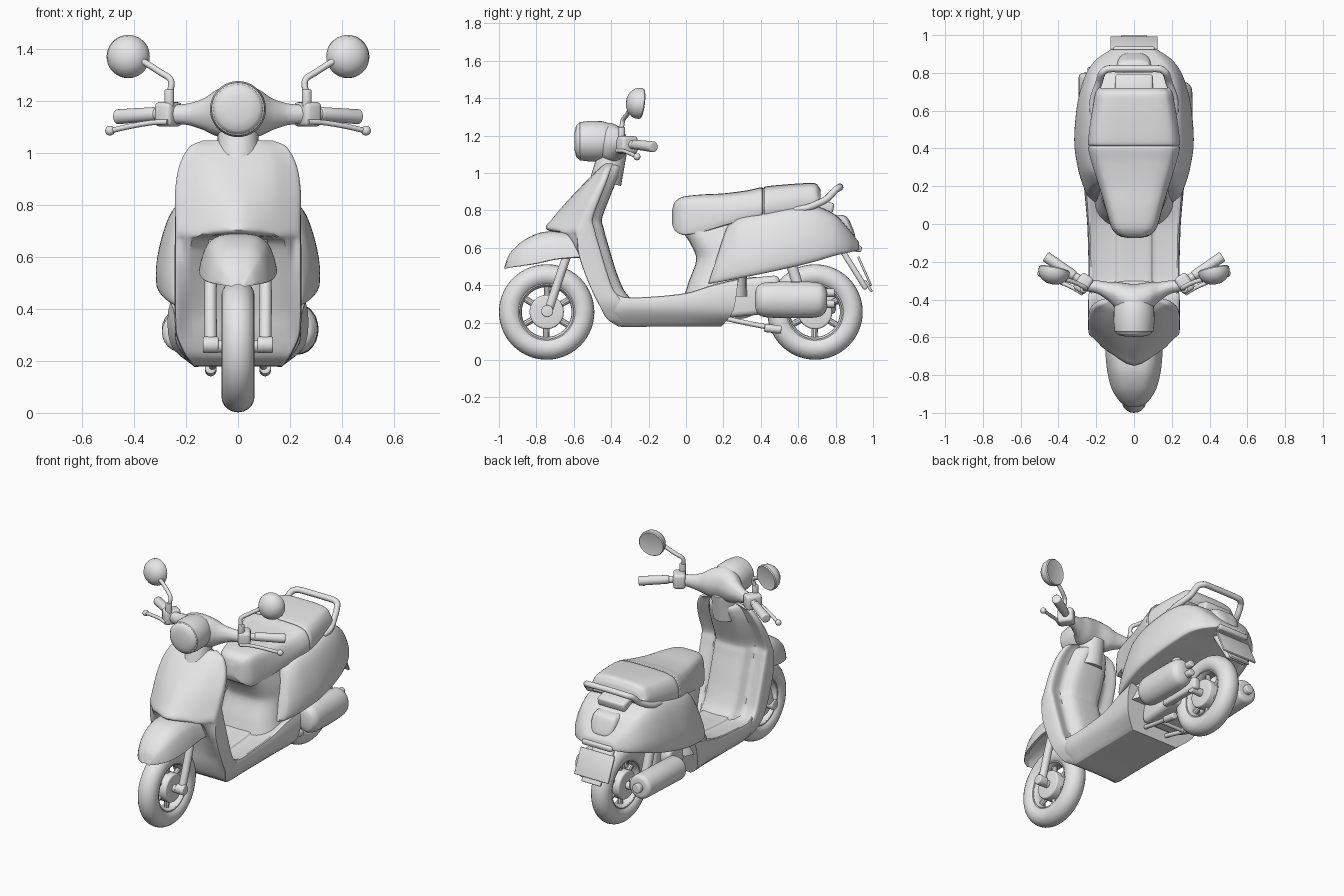
import bpy, bmesh, math
from mathutils import Vector, Matrix

if "Cube" in bpy.data.objects:
    bpy.data.objects.remove(bpy.data.objects["Cube"])

MAT = bpy.data.materials.new("light grey")
MAT.diffuse_color = (0.8, 0.8, 0.8, 1)
MAT.use_nodes = True
MAT.node_tree.nodes["Principled BSDF"].inputs["Base Color"].default_value = MAT.diffuse_color


def finish(name, bm, angle=35):
    bmesh.ops.remove_doubles(bm, verts=bm.verts, dist=0.0003)
    bmesh.ops.recalc_face_normals(bm, faces=bm.faces)
    me = bpy.data.meshes.new(name)
    bm.to_mesh(me)
    bm.free()
    ob = bpy.data.objects.new(name, me)
    bpy.context.collection.objects.link(ob)
    me.materials.append(MAT)
    bpy.ops.object.select_all(action='DESELECT')
    ob.select_set(True)
    bpy.context.view_layer.objects.active = ob
    bpy.ops.object.shade_smooth_by_angle(angle=math.radians(angle))
    return ob


def spline(pts, n, closed=False):
    """Smooth curve through points, tangents scaled to each segment."""
    pts = [Vector(p) for p in pts]
    c, out = len(pts), []

    def tangent(i):
        a = pts[(i - 1) % c] if closed else pts[max(i - 1, 0)]
        b = pts[(i + 1) % c] if closed else pts[min(i + 1, c - 1)]
        return (b - a).normalized()
    for i in range(c if closed else c - 1):
        p, q = pts[i], pts[(i + 1) % c]
        length = (q - p).length * 0.85
        a, b = tangent(i) * length, tangent((i + 1) % c) * length
        for k in range(n):
            t = k / n
            out.append(p * (2*t**3 - 3*t*t + 1) + a * (t**3 - 2*t*t + t)
                       + q * (3*t*t - 2*t**3) + b * (t**3 - t*t))
    return out if closed else out + [pts[-1]]


def loft(name, rings, mirror=True, nu=4, nv=5, angle=40):
    """Skin closed rings; a mirrored ring is given as its x >= 0 half."""
    if mirror:
        rings = [r + [(-x, y, z) for x, y, z in r[-2:0:-1]] for r in rings]
    rings = [spline(r, nu, True) for r in rings]
    cols = [spline(c, nv) for c in zip(*rings)]
    bm = bmesh.new()
    grid = [[bm.verts.new(p) for p in c] for c in cols]
    for a, b in zip(grid, grid[1:] + grid[:1]):
        for j in range(len(a) - 1):
            bm.faces.new((a[j], b[j], b[j + 1], a[j + 1]))
    bm.faces.new([c[0] for c in grid])
    bm.faces.new([c[-1] for c in grid])
    return finish(name, bm, angle)


def cyl(name, a, b, r1, r2=None, seg=24, bevel=0.0):
    a, b = Vector(a), Vector(b)
    m = Matrix.Translation((a + b) / 2) @ (b - a).to_track_quat('Z', 'Y').to_matrix().to_4x4()
    bm = bmesh.new()
    bmesh.ops.create_cone(bm, cap_ends=True, segments=seg, radius1=r1,
                          radius2=r1 if r2 is None else r2, depth=(b - a).length, matrix=m)
    if bevel:
        rim = [e for e in bm.edges if any(len(f.verts) > 4 for f in e.link_faces)]
        bmesh.ops.bevel(bm, geom=rim, offset=bevel, segments=4, profile=0.5, affect='EDGES')
    return finish(name, bm)


def box(name, loc, size, rot=(0, 0, 0), bevel=0.012):
    bm = bmesh.new()
    bmesh.ops.create_cube(bm, size=1, matrix=Matrix.Diagonal((*size, 1)))
    bmesh.ops.bevel(bm, geom=bm.edges[:], offset=bevel, segments=3, profile=0.5, affect='EDGES')
    ob = finish(name, bm)
    ob.location, ob.rotation_euler = loc, rot
    return ob


def tube(name, pts, r, n=6):
    cu = bpy.data.curves.new(name, 'CURVE')
    cu.dimensions, cu.bevel_depth, cu.bevel_resolution, cu.use_fill_caps = '3D', r, 3, True
    path = spline(pts, n)
    sp = cu.splines.new('POLY')
    sp.points.add(len(path) - 1)
    for p, v in zip(sp.points, path):
        p.co = (*v, 1)
    ob = bpy.data.objects.new(name, cu)
    bpy.context.collection.objects.link(ob)
    cu.materials.append(MAT)
    bpy.ops.object.select_all(action='DESELECT')
    ob.select_set(True)
    bpy.context.view_layer.objects.active = ob
    bpy.ops.object.convert(target='MESH')
    bpy.ops.object.shade_smooth_by_angle(angle=math.radians(40))


def lathe(name, centre, axis, profile, seg=36):
    """Revolve (distance along axis, radius) pairs."""
    q = Vector(axis).to_track_quat('Z', 'Y')
    bm = bmesh.new()
    vs = [bm.verts.new((r, 0, d)) for d, r in profile]
    es = [bm.edges.new(p) for p in zip(vs, vs[1:])]
    bmesh.ops.spin(bm, geom=vs + es, cent=(0, 0, 0), axis=(0, 0, 1), angle=2 * math.pi, steps=seg)
    bm.transform(Matrix.Translation(centre) @ q.to_matrix().to_4x4())
    return finish(name, bm)


# Wheels: tyre, rim, hub and spokes
for tag, cy in (("front", -0.745), ("rear", 0.69)):
    ring = [(0.064 * math.sin(t), 0.194 + 0.061 * math.cos(t))
            for t in [k * math.pi / 10 for k in range(21)]]
    lathe(tag + "_tyre", (0, cy, 0.257), (1, 0, 0), ring, 56)
    lathe(tag + "_rim", (0, cy, 0.257), (1, 0, 0),
          [(-0.045, 0.165), (-0.045, 0.145), (0.045, 0.145), (0.045, 0.165), (-0.045, 0.165)], 48)
    cyl(tag + "_hub", (-0.055, cy, 0.257), (0.055, cy, 0.257), 0.092, bevel=0.01)
    cyl(tag + "_axle", (-0.135, cy, 0.257), (0.135, cy, 0.257), 0.024, bevel=0.005)
    for k in range(6):
        a = k * math.pi / 3 + 0.5
        d = Vector((0, math.cos(a), math.sin(a)))
        c = Vector((0, cy, 0.257))
        cyl(tag + "_spoke", c + d * 0.07, c + d * 0.155, 0.017, seg=10)

# Front fork and mudguard
for s in (-1, 1):
    tube("fork_leg", [(s * .105, -.74, .25), (s * .105, -.65, .52), (s * .09, -.6, .66)], 0.024)
    cyl("fork_foot", (s * .075, -.742, .262), (s * .135, -.742, .262), 0.032, bevel=0.006)
fender = [(-.97, .487, .50, .025), (-.945, .495, .565, .07), (-.88, .505, .632, .115),
          (-.79, .52, .678, .14), (-.70, .54, .69, .15), (-.6, .55, .68, .15), (-.54, .55, .66, .15)]
loft("front_mudguard", [[(0, y, zt), (.5 * w, y, zt - .008), (.8 * w, y, zt - .3 * (zt - zb)),
                         (w, y, zb), (.86 * w, y, zb), (.5 * w, y, zb + .5 * (zt - zb)),
                         (0, y, zb + .6 * (zt - zb))] for y, zb, zt, w in fender])

# Leg shield: z, half width, front, mid and side y, rim y, column y, mid x factor
shield = [(1.05, .13, -.43, -.43, -.41, -.39, -.36, .55), (1.025, .185, -.465, -.46, -.43, -.40, -.35, .55),
          (.95, .225, -.54, -.525, -.46, -.425, -.375, .55), (.85, .24, -.635, -.60, -.51, -.465, -.415, .5),
          (.75, .24, -.72, -.66, -.555, -.50, -.45, .5), (.705, .24, -.75, -.685, -.575, -.49, -.44, .5),
          (.685, .24, -.70, -.67, -.58, -.485, -.435, .6), (.665, .24, -.51, -.63, -.58, -.48, -.43, .74),
          (.58, .24, -.48, -.58, -.575, -.455, -.405, .76), (.48, .24, -.465, -.53, -.545, -.425, -.375, .76),
          (.38, .24, -.45, -.48, -.505, -.39, -.335, .74), (.3, .235, -.44, -.45, -.465, -.33, -.28, .7),
          (.22, .2, -.41, -.415, -.42, -.3, -.27, .7), (.18, .165, -.36, -.36, -.36, -.28, -.26, .7)]
loft("leg_shield", [[(0, yf, z), (k * w, ym, z), (.9 * w, .75 * ys + .25 * ym, z), (w, ys, z), (w, yr - .01, z),
                     (.93 * w, yr, z), (.62 * w, yr - .012, z), (.42 * w, yc - .01, z), (0, yc, z)]
                    for z, w, yf, ym, ys, yr, yc, k in shield], nu=3, nv=4)

# Floorboard and belly
floor = [(-.39, -.38, .2, .36, .225), (-.33, -.35, .18, .335, .235), (-.2, -.2, .18, .335, .235),
         (0, 0, .18, .355, .24), (.15, .1, .18, .40, .25), (.28, .19, .18, .43, .26)]
loft("floorboard", [[(0, yt, zt), (.09, yt, zt), (.1, yt, zt - .012), (.2, yt, zt - .008), (w, yt, zt),
                     (w, .7 * yt + .3 * yb, .265), (.17, yb, zb), (.15, yb, zb), (0, yb, zb)]
                    for yt, yb, zb, zt, w in floor])

# Panel below the seat, then the tail body
under = [(.34, -.01, .21), (.42, .015, .195), (.54, .055, .18), (.62, .025, .165), (.70, -.025, .14), (.74, -.03, .13)]
loft("under_seat_panel", [[(0, y, z), (.65 * w, y + .012, z), (w, y + .09, z), (w, .3, z), (0, .32, z)]
                          for z, y, w in under])
tail = [(.12, .41, .69, .22), (.15, .413, .72, .25), (.27, .435, .77, .29), (.42, .465, .80, .314),
        (.58, .50, .825, .306), (.70, .53, .82, .285), (.80, .56, .775, .25), (.87, .575, .70, .20), (.925, .59, .63, .12)]
rings = []
for y, zb, zt, w in tail:
    h, sh = zt - zb, max(0, .3 - y) * .5
    rings.append([(x * w, y + sh * u, zb + u * h) for x, u in
                  ((0, 1), (.5, 1), (.74, .95), (.86, .8), (.95, .55), (1, .3), (1, .08), (.95, 0), (.8, .02), (0, .04))])
loft("tail_body", rings)

# Seat with a shallow seam
seat = [(-.075, .73, .80, .03), (-.06, .695, .845, .085), (-.02, .672, .872, .12), (.08, .685, .885, .15),
        (.2, .72, .891, .185), (.33, .755, .908, .226), (.405, .77, .924, .243), (.413, .775, .917, .236),
        (.421, .772, .927, .243), (.52, .785, .938, .234), (.64, .805, .946, .214), (.695, .815, .943, .203),
        (.72, .835, .91, .185)]
loft("seat", [[(0, y, zt), (.55 * w, y, zt - .003), (.82 * w, y, zt - .018), (.94 * w, y, zt - .05),
               (w, y, .65 * zb + .35 * zt), (.96 * w, y, zb), (.8 * w, y, zb), (0, y, zb)]
              for y, zb, zt, w in seat])

# Grab rail, tail light, rear flap and plate
half = [(.215, .58, .80), (.215, .66, .818), (.185, .75, .86), (.168, .80, .91), (.14, .82, .922), (.08, .822, .925)]
tube("grab_rail", half + [(-x, y, z) for x, y, z in half[::-1]], 0.019)
box("rail_mount", (0, .74, .82), (.2, .1, .06), (-.25, 0, 0), .015)
loft("tail_light", [[(0, y + .02, z), (.6 * w, y + .018, z), (w, y, z), (w, y - .1, z), (0, y - .1, z)]
                    for z, y, w in ((.645, .875, .06), (.66, .885, .07), (.72, .865, .085), (.76, .845, .08), (.775, .82, .07))])
box("tail_lip", (0, .89, .6), (.22, .1, .035), (-.15, 0, 0))
box("rear_flap", (0, .895, .49), (.15, .03, .26), (.56, 0, 0))
box("number_plate", (0, .955, .475), (.25, .012, .17), (.42, 0, 0), .004)
box("flap_tip", (0, .975, .395), (.14, .014, .07), (.56, 0, 0), .004)

# Steering neck, headlamp housing and handlebar cover
cyl("steering_neck", (0, -.43, .95), (0, -.39, 1.12), .085, .075)
lathe("headlamp_housing", (0, -.45, 1.17), (0, 1, 0),
      [(-.147, 0), (-.145, .05), (-.138, .082), (-.128, .094), (-.122, .096), (-.118, .102), (-.07, .108),
       (0, .107), (.05, .094), (.09, .066), (.115, .03), (.12, 0)], 40)
cover = [(.25, -.325, 1.15, .036), (.19, -.335, 1.15, .042), (.13, -.36, 1.15, .062), (.08, -.385, 1.155, .09),
         (0, -.41, 1.16, .108)]
cover += [(-x, y, z, r) for x, y, z, r in cover[-2::-1]]
loft("handlebar_cover", [[(x, y + .85 * r * math.cos(k * math.pi / 4), z + r * math.sin(k * math.pi / 4))
                          for k in range(8)] for x, y, z, r in cover], mirror=False)

# Grips, switches, levers and mirrors
for s in (-1, 1):
    cyl("handlebar", (s * .22, -.34, 1.155), (s * .33, -.265, 1.15), .022)
    cyl("grip", (s * .315, -.275, 1.152), (s * .468, -.172, 1.14), .026, .029, bevel=.008)
    box("switch_box", (s * .268, -.315, 1.15), (.075, .1, .095), (0, 0, s * .59), .018)
    tube("brake_lever", [(s * .27, -.37, 1.12), (s * .33, -.335, 1.118), (s * .41, -.30, 1.105), (s * .49, -.262, 1.087)], .0105)
    lathe("lever_ball", (s * .493, -.262, 1.087), (0, 0, 1),
          [(.019 * math.cos(t), .019 * math.sin(t)) for t in [k * math.pi / 8 for k in range(9)]], 16)
    cyl("mirror_base", (s * .265, -.345, 1.18), (s * .265, -.345, 1.245), .019, bevel=.005)
    tube("mirror_stem", [(s * .265, -.345, 1.22), (s * .258, -.338, 1.28), (s * .30, -.315, 1.312),
                         (s * .36, -.295, 1.35), (s * .41, -.285, 1.375)], .0125)
    lathe("mirror", (s * .427, -.27, 1.375), (s * -.2, 1, -.12),
          [(-.05, 0), (-.046, .03), (-.034, .055), (-.012, .075), (.012, .083), (.03, .083), (.036, .078), (.034, .072), (.034, 0)])

# Drive case on the right, exhaust on the left, engine between
case = [(.37, .03, .04), (.38, .055, .07), (.41, .075, .09), (.5, .08, .097), (.66, .08, .097), (.72, .075, .088),
        (.745, .055, .065), (.755, .03, .04)]
loft("drive_case", [[(.23 + a * math.cos(k * math.pi / 6), y, .322 + b * math.sin(k * math.pi / 6))
                     for k in range(12)] for y, a, b in case], mirror=False, nu=2)
for z in (.30, .36):
    cyl("case_bolt", (.21, .73, z), (.21, .795, z), .022, bevel=.006)
cyl("exhaust_can", (-.215, .40, .31), (-.215, .80, .325), .078, bevel=.025)
cyl("exhaust_tip", (-.215, .78, .325), (-.215, .83, .327), .03, bevel=.006)
tube("exhaust_pipe", [(-.1, .25, .24), (-.17, .32, .25), (-.21, .42, .30)], .024)
box("engine_block", (0, .36, .34), (.25, .3, .2), (.1, 0, 0), .03)
cyl("fan_cover", (-.19, .36, .36), (-.1, .36, .36), .085, bevel=.02)
for s in (-1, 1):
    box("swing_arm", (s * .115, .58, .29), (.05, .3, .08), (0, 0, 0), .015)
    # Centre stand
    tube("stand_leg", [(s * .08, .2, .225), (s * .09, .34, .195), (s * .105, .5, .165)], .014)
    cyl("stand_foot", (s * .105, .42, .172), (s * .105, .51, .162), .022, bevel=.006)
    tube("shock_absorber", [(s * .14, .62, .33), (s * .14, .56, .52)], .03)
cyl("stand_bar", (-.095, .36, .19), (.095, .36, .19), .012)
